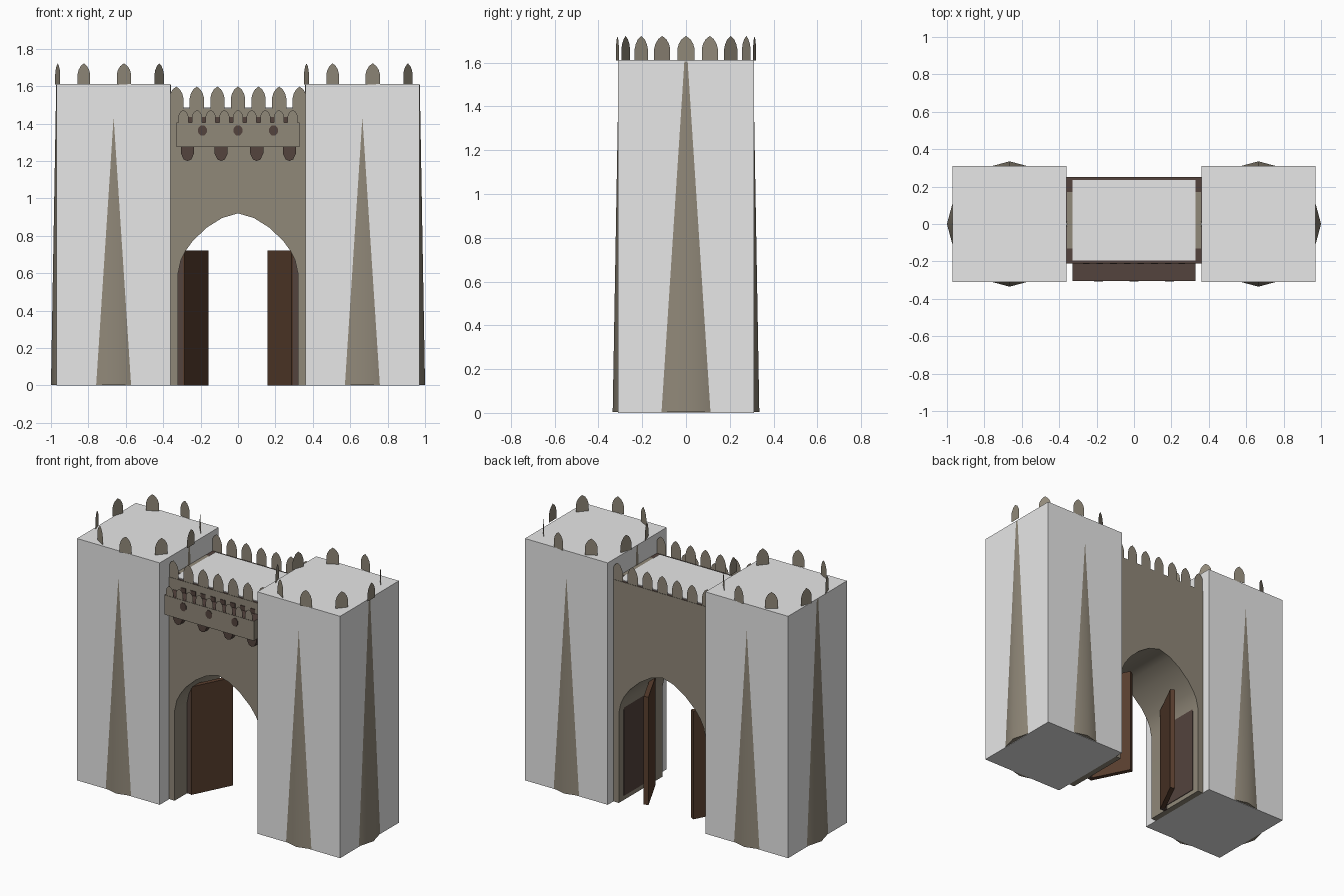
import bpy, bmesh, math
from mathutils import Matrix, Vector

if "Cube" in bpy.data.objects:
    bpy.data.objects.remove(bpy.data.objects["Cube"])


def material(name, rgb):
    m = bpy.data.materials.new(name)
    m.diffuse_color = (*rgb, 1)
    m.use_nodes = True
    m.node_tree.nodes["Principled BSDF"].inputs["Base Color"].default_value = m.diffuse_color
    return m


STONE = material("khaki_stone", (0.28, 0.246, 0.19))
GREY = material("pale_grey", (0.8, 0.8, 0.8))
DARK = material("dark_brown_stone", (0.087, 0.056, 0.047))
WOOD = material("door_wood", (0.098, 0.048, 0.027))


def finish(name, bm, *mats, smooth=False):
    me = bpy.data.meshes.new(name)
    bm.normal_update()
    bm.to_mesh(me)
    bm.free()
    ob = bpy.data.objects.new(name, me)
    bpy.context.collection.objects.link(ob)
    for m in mats:
        me.materials.append(m)
    if smooth:
        bpy.context.view_layer.objects.active = ob
        ob.select_set(True)
        bpy.ops.object.shade_smooth_by_angle(angle=math.radians(35))
        ob.select_set(False)
    return ob


def add_box(bm, x0, x1, y0, y1, z0, z1):
    mat = Matrix.Translation(((x0 + x1) / 2, (y0 + y1) / 2, (z0 + z1) / 2))
    mat = mat @ Matrix.Diagonal((x1 - x0, y1 - y0, z1 - z0, 1))
    bmesh.ops.create_cube(bm, size=1, matrix=mat)


def box(name, mat, *dims):
    bm = bmesh.new()
    add_box(bm, *dims)
    return finish(name, bm, mat)


def add_prism(bm, pts, y0, y1):
    """Extrude an x-z outline from y0 to y1."""
    face = bm.faces.new([bm.verts.new((x, y0, z)) for x, z in pts])
    out = bmesh.ops.extrude_face_region(bm, geom=[face], use_keep_orig=True)
    bmesh.ops.translate(bm, vec=(0, y1 - y0, 0),
                        verts=[g for g in out["geom"] if isinstance(g, bmesh.types.BMVert)])
    bmesh.ops.recalc_face_normals(bm, faces=bm.faces)


def add_merlon(bm, mat, w, h):
    """Thin pointed-arch blade standing on its base centre, facing -y."""
    half = [(0.5, 0), (0.5, 0.48), (0.42, 0.68), (0.25, 0.87)]
    pts = half + [(0, 1)] + [(-x, z) for x, z in reversed(half)]
    bm.faces.new([bm.verts.new(mat @ Vector((x * w, 0, z * h))) for x, z in pts])


for side, s in (("left", -1), ("right", 1)):
    cx = s * 0.665
    # Square tower body
    box(side + "_tower_block", GREY, cx - 0.305, cx + 0.305, -0.31, 0.31, 0, 1.612)
    # Tapered twelve-sided tower showing through the block faces
    bm = bmesh.new()
    bmesh.ops.create_cone(bm, cap_ends=True, segments=12, radius1=0.335, radius2=0.307,
                          depth=1.603, matrix=Matrix.Translation((cx, 0, 0.8045)))
    finish(side + "_round_tower", bm, STONE, smooth=True)
    # Ring of nine merlons
    bm = bmesh.new()
    for i in range(9):
        a = math.radians(40 * i)
        m = Matrix.Translation((cx, 0, 1.61)) @ Matrix.Rotation(a, 4, 'Z')
        m = m @ Matrix.Translation((0.318, 0, 0)) @ Matrix.Rotation(math.pi / 2, 4, 'Z')
        add_merlon(bm, m, 0.078, 0.112)
    finish(side + "_tower_merlons", bm, STONE)

    # Open door leaf, swung inwards
    bm = bmesh.new()
    hinge, free = Vector((s * 0.285, -0.085)), Vector((s * 0.157, 0.17))
    d = (free - hinge).normalized()
    n = Vector((s * abs(d.y), abs(d.x))) * 0.03
    loop = [hinge, free, free + n, hinge + n]
    base = bm.faces.new([bm.verts.new((p.x, p.y, 0)) for p in loop])
    out = bmesh.ops.extrude_face_region(bm, geom=[base], use_keep_orig=True)
    bmesh.ops.translate(bm, vec=(0, 0, 0.72),
                        verts=[g for g in out["geom"] if isinstance(g, bmesh.types.BMVert)])
    bmesh.ops.recalc_face_normals(bm, faces=bm.faces)
    finish(side + "_door", bm, WOOD)

    # Dark hinge post and jamb lining
    xs = sorted((s * 0.286, s * 0.325))
    box(side + "_hinge_post", DARK, *xs, -0.08, -0.055, 0, 0.68)
    xs = sorted((s * 0.316, s * 0.325))
    box(side + "_jamb_lining", DARK, *xs, -0.08, 0.2, 0.03, 0.62)
    # Pale strip of wall walk beside the tower
    xs = sorted((s * 0.33, s * 0.358))
    box(side + "_walk_strip", STONE, *xs, -0.13, 0.17, 1.47, 1.483)

# Gate wall with pointed arch passage; top face is dark
arch = [(0.32, 0), (0.32, 0.6), (0.305, 0.67), (0.28, 0.72), (0.24, 0.775),
        (0.165, 0.845), (0.085, 0.895)]
outline = [(-x, z) for x, z in arch] + [(0, 0.92)] + arch[::-1]
outline += [(0.36, 0), (0.36, 1.48), (-0.36, 1.48), (-0.36, 0)]
bm = bmesh.new()
add_prism(bm, outline, -0.21, 0.25)
for f in bm.faces:
    if f.calc_center_median().z > 1.47:
        f.material_index = 1
finish("gate_wall", bm, STONE, DARK, smooth=True)

# Grey walkway on top of the gate wall
box("wall_walk", GREY, -0.33, 0.33, -0.195, 0.235, 1.3, 1.485)

# Front and back merlon rows of the wall
bm = bmesh.new()
for y in (-0.208, 0.248):
    for i in range(-3, 4):
        add_merlon(bm, Matrix.Translation((i * 0.11, y, 1.48)), 0.076, 0.118)
finish("wall_merlons", bm, STONE)

# Projecting balcony; top face is dark
bm = bmesh.new()
add_box(bm, -0.33, 0.33, -0.305, -0.2, 1.275, 1.405)
for f in bm.faces:
    if f.calc_center_median().z > 1.4:
        f.material_index = 1
finish("balcony", bm, STONE, DARK)

# Balcony merlons with dark gaps behind
bm = bmesh.new()
for i in range(-4, 5):
    add_merlon(bm, Matrix.Translation((i * 0.073, -0.303, 1.405)), 0.054, 0.068)
finish("balcony_merlons", bm, STONE)
bm = bmesh.new()
for i in range(-4, 4):
    x = (i + 0.5) * 0.073
    add_box(bm, x - 0.018, x + 0.018, -0.214, -0.205, 1.4, 1.435)
finish("balcony_gap_stones", bm, DARK)

# Balcony slots
bm = bmesh.new()
for x in (-0.19, 0, 0.19):
    pts = [(x + 0.025 * math.cos(k * math.pi / 4 + 0.39), 1.363 + 0.029 * math.sin(k * math.pi / 4 + 0.39))
           for k in range(8)]
    add_prism(bm, pts, -0.308, -0.3)
finish("balcony_slots", bm, DARK)

# Rounded corbels beneath the balcony
bm = bmesh.new()
for x in (-0.27, -0.09, 0.1, 0.275):
    pts = [(x - 0.035, 1.28), (x - 0.035, 1.24), (x - 0.02, 1.208), (x, 1.2),
           (x + 0.02, 1.208), (x + 0.035, 1.24), (x + 0.035, 1.28)]
    add_prism(bm, pts, -0.25, -0.2)
finish("corbels", bm, DARK)
